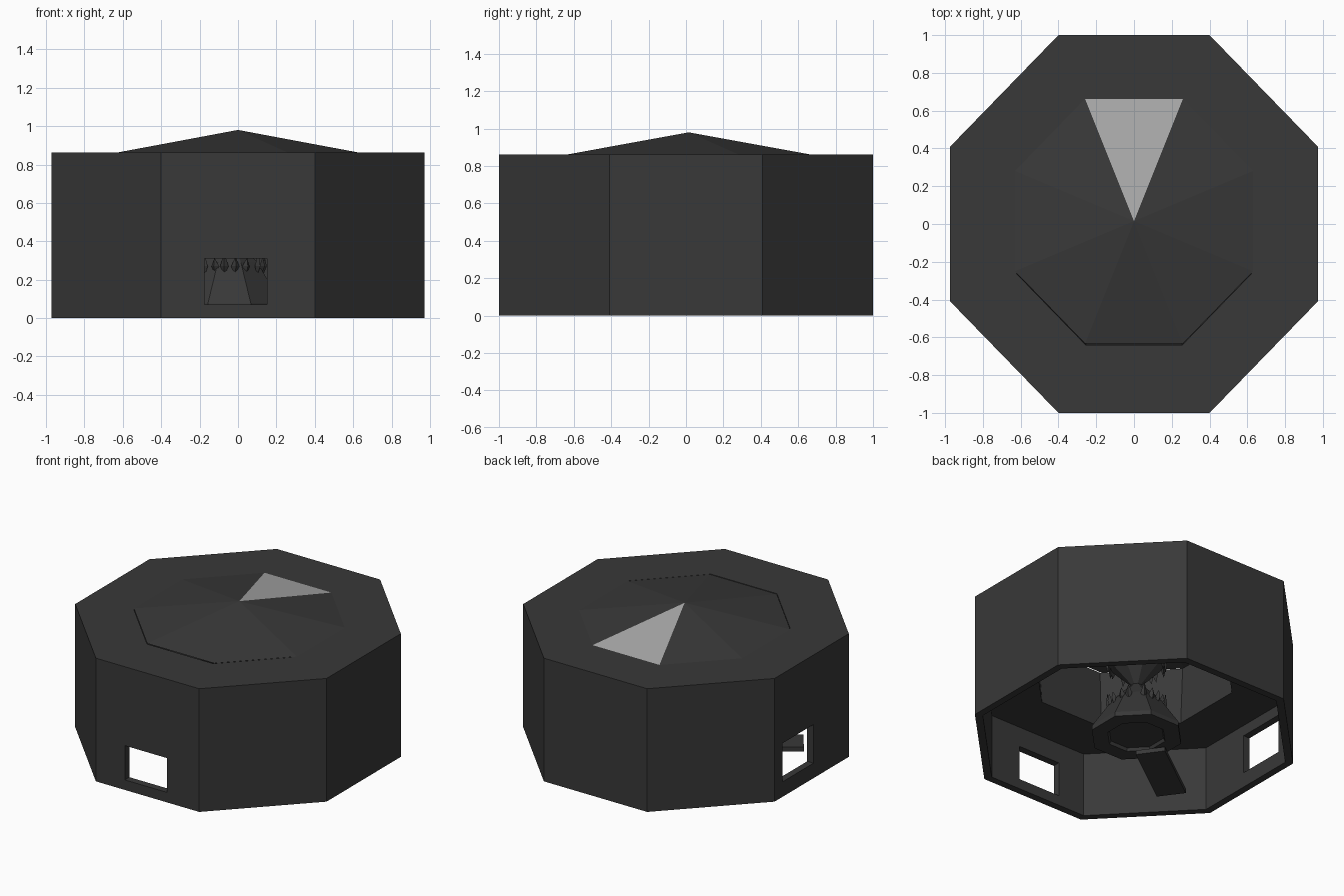
import bpy, bmesh, math, random
from mathutils import Vector

if "Cube" in bpy.data.objects:
    bpy.data.objects.remove(bpy.data.objects["Cube"])

random.seed(4)

def material(name, rgba):
    m = bpy.data.materials.new(name)
    m.diffuse_color = rgba
    m.use_nodes = True
    m.node_tree.nodes["Principled BSDF"].inputs["Base Color"].default_value = m.diffuse_color
    return m

dark = material("dark_stone", (0.04, 0.04, 0.04, 1))
glass = material("pane_glass", (0.4, 0.4, 0.4, 1))

def make(name, bm, mat):
    bmesh.ops.remove_doubles(bm, verts=bm.verts, dist=1e-5)
    bmesh.ops.recalc_face_normals(bm, faces=bm.faces)
    me = bpy.data.meshes.new(name)
    bm.to_mesh(me)
    bm.free()
    me.materials.append(mat)
    ob = bpy.data.objects.new(name, me)
    bpy.context.collection.objects.link(ob)
    return ob

OCT = [(-.4, -1), (.4, -1), (.973, -.41), (.973, .41), (.4, 1), (-.4, 1), (-.973, .41), (-.973, -.41)]

def octagon(s, z, cx=0, cy=0):
    return [Vector((x * s + cx, y * s + cy, z)) for x, y in OCT]

def loft(name, profile, closed=False, cx=0, cy=0):
    """Stack octagons of (size, height) and bridge them."""
    bm = bmesh.new()
    rings = [[bm.verts.new(p) for p in octagon(s, z, cx, cy)] for s, z in profile]
    pairs = list(zip(rings, rings[1:]))
    if closed:
        pairs.append((rings[-1], rings[0]))
    for a, b in pairs:
        for i in range(8):
            j = (i + 1) % 8
            bm.faces.new((a[i], a[j], b[j], b[i]))
    if not closed:
        bm.faces.new(rings[0])
        bm.faces.new(rings[-1])
    return make(name, bm, dark)

def box(name, lo, hi):
    bm = bmesh.new()
    bmesh.ops.create_cube(bm, size=1)
    for v in bm.verts:
        v.co = Vector([lo[k] if v.co[k] < 0 else hi[k] for k in range(3)])
    return make(name, bm, dark)

# Octagonal shell: thin lower walls, thick upper block with central shaft
walls = loft("walls", [(1, 0), (1, .862), (.64, .862), (.615, .45), (.95, .45), (.95, 0)], closed=True)

# Window openings in the front and left walls
for name, lo, hi in (("front_window_cutter", (-.175, -1.1, .07), (.15, -.85, .31)),
                     ("left_window_cutter", (-1.1, -.02, .105), (-.85, .325, .375))):
    c = box(name, lo, hi)
    c.hide_render = True
    c.hide_viewport = True
    mod = walls.modifiers.new(name, 'BOOLEAN')
    mod.object = c
    mod.operation = 'DIFFERENCE'
    mod.solver = 'EXACT'

# Shallow roof: seven solid panels and one pale pane at the back
def roof_panels(name, indices, mat):
    bm = bmesh.new()
    rim = octagon(.648, .862, 0, .015)
    apex = Vector((0, .015, .98))
    for i in indices:
        bm.faces.new([bm.verts.new(p) for p in (rim[i], rim[(i + 1) % 8], apex)])
    ob = make(name, bm, mat)
    if ob.data.polygons[0].normal.z < 0:
        ob.data.flip_normals()

roof_panels("roof", [0, 1, 2, 3, 5, 6, 7], dark)
roof_panels("roof_pane", [4], glass)

# Hourglass column in the centre, with a shallow recess underneath
CX, CY = -.045, -.03
loft("lower_column", [(.17, .065), (.18, .045), (.28, .045), (.28, .075), (.15, .29), (.03, .42)], cx=CX, cy=CY)
loft("upper_column", [(.03, .42), (.15, .55), (.28, .765), (.28, .795)], cx=CX, cy=CY)

# Crown of leaf-shaped spikes around each cone
def spikes(name, flip):
    bm = bmesh.new()
    for i in range(18):
        a = 2 * math.pi * i / 18 + random.uniform(-.12, .12)
        out, side = Vector((math.cos(a), math.sin(a), 0)), Vector((-math.sin(a), math.cos(a), 0))
        h = random.uniform(.09, .14)
        base = out * .175 + Vector((CX, CY, .22))
        mid = base + Vector((0, 0, .05))
        pts = [base, mid + side * .022, mid - side * .022, mid + out * .02,
               base + out * .01 + Vector((0, 0, h))]
        if flip:
            for p in pts:
                p.z = .84 - p.z
        v = [bm.verts.new(p) for p in pts]
        for p, q in ((1, 3), (3, 2), (2, 1)):
            bm.faces.new((v[0], v[p], v[q]))
            bm.faces.new((v[4], v[p], v[q]))
    make(name, bm, dark)

spikes("lower_spikes", False)
spikes("upper_spikes", True)

# Walkway strip leading from the column toward the corner
walk = box("walkway", (.2, -.095, 0), (.75, .095, .03))
walk.rotation_euler.z = math.radians(180 + 36)
walk.location = (-.03, .05, 0)
